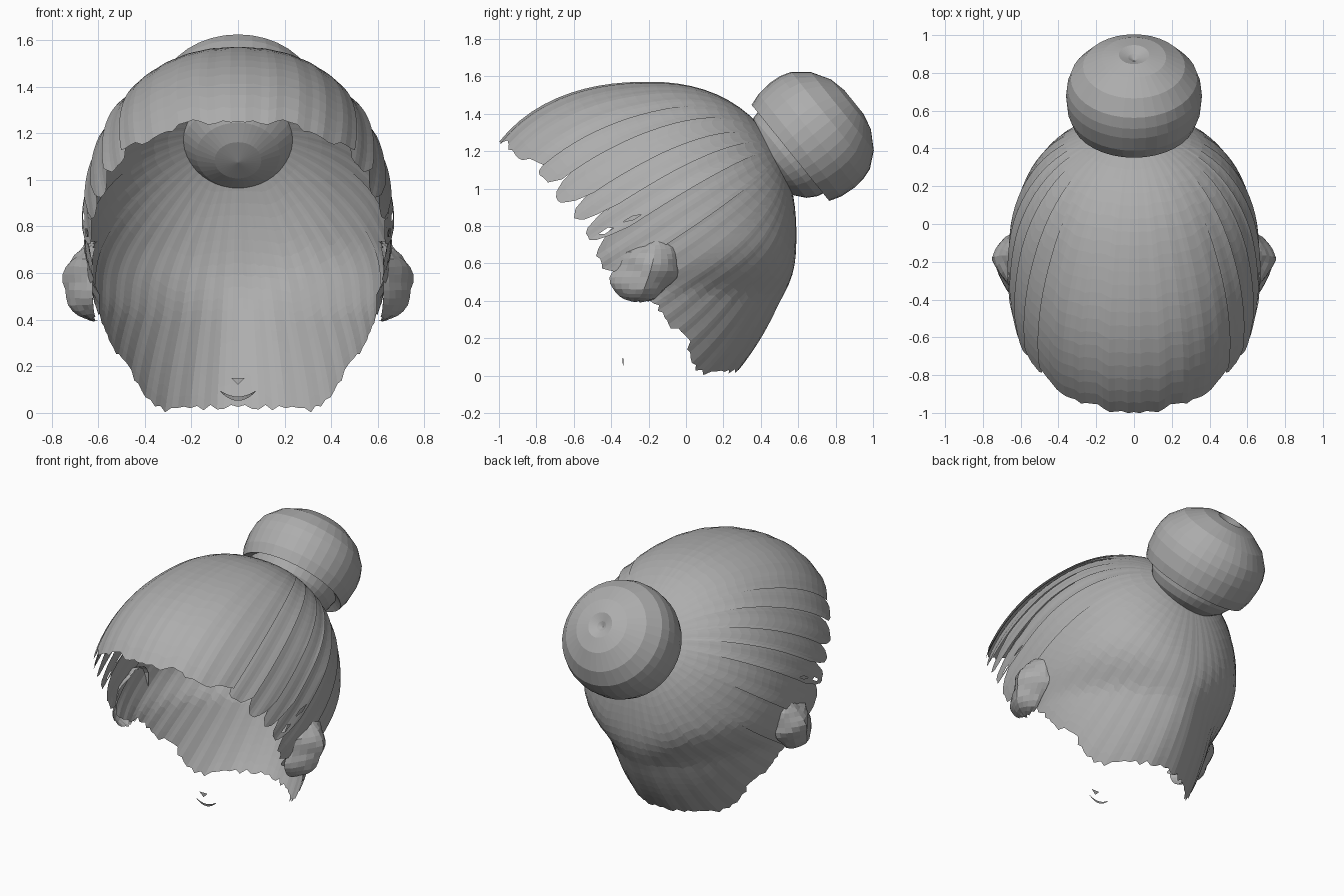
import bpy, bmesh, math, random
from mathutils import Vector, Matrix

random.seed(4)
cube = bpy.data.objects.get("Cube")
if cube:
    bpy.data.objects.remove(cube)

# One grey hair material
hair = bpy.data.materials.new("hair grey")
hair.use_nodes = True
GREY = (0.42, 0.42, 0.42, 1)
hair.diffuse_color = GREY
hair.node_tree.nodes["Principled BSDF"].inputs["Base Color"].default_value = GREY


def finish(name, bm, mirror=False):
    mesh = bpy.data.meshes.new(name)
    bm.to_mesh(mesh)
    bm.free()
    mesh.materials.append(hair)
    obj = bpy.data.objects.new(name, mesh)
    bpy.context.collection.objects.link(obj)
    if mirror:
        mod = obj.modifiers.new("Mirror", "MIRROR")
        mod.merge_threshold = 0.002
    return obj


# Head form: rounded above, tapering straighter to a broad nape below
CENTRE = Vector((0, -0.2, 0.75))
POLE = Vector((0, 0.7, 0.45)).normalized()
UP = Vector((0, -POLE.z, POLE.y))
SIDE = Vector((1, 0, 0))


def on_head(around, away, lift=0.0):
    d = POLE * math.cos(away) + (UP * math.cos(around) + SIDE * math.sin(around)) * math.sin(away)
    ry = 0.79 if d.y > 0 else 0.95
    rz, power = 0.82, 2.25
    if d.z < 0:
        blend = min(1, -2 * d.z)
        blend *= blend * (3 - 2 * blend)
        rz = 0.95 + 0.1 * blend + 0.42 * abs(d.x) * d.z ** 2
        power -= 0.65 * blend
    total = abs(d.x / 0.652) ** power + abs(d.y / ry) ** power + abs(d.z / rz) ** power
    return CENTRE + d * (total ** (-1 / power) * (1 + lift))


# Hairline seen from the side, as (y, z) from nape to fringe
HAIRLINE = [(0.03, 0.0), (0.0, 0.17), (-0.2, 0.38), (-0.42, 0.5),
            (-0.55, 0.78), (-0.75, 1.02), (-1.0, 1.25)]


def past_hairline(p):
    if p.z < 0.005:
        return True
    for (y0, z0), (y1, z1) in zip(HAIRLINE, HAIRLINE[1:]):
        if z0 <= p.z < z1:
            return p.y < y0 + (y1 - y0) * (p.z - z0) / (z1 - z0)
    return False


def strand_length(around):
    away = 0.3
    while away < 3 and not past_hairline(on_head(around, away)):
        away += 0.01
    return away


def lock(name, start, end, columns, lift, notch, ragged, holes=0.0, rows=22):
    """One overlapping sheet of hair, from the bun to the hairline."""
    bm = bmesh.new()
    grid = []
    for i in range(columns + 1):
        s = i / columns
        around = math.radians(start + (end - start) * s)
        taper = abs(2 * s - 1) ** 3 if start > 0 else s ** 6
        if end == 180:
            taper = (1 - s) ** 8
        tip = strand_length(around) * (1 - notch * taper) - random.uniform(0, ragged)
        line = []
        for j in range(rows + 1):
            t = j / rows
            ripple = 0.003 * math.sin(around * 46) * t
            raise_by = lift * s ** 2 * min(1, max(0, 2 * t - 0.3)) + ripple
            p = on_head(around, 0.12 + (tip - 0.12) * t, raise_by)
            if start == 0 and i == 0 or end == 180 and i == columns:
                p.x = 0
            line.append(bm.verts.new(p))
        grid.append(line)
    for i in range(columns):
        for j in range(rows):
            if rows - 4 <= j < rows - 1 and random.random() < holes:
                continue
            bm.faces.new((grid[i][j], grid[i][j + 1], grid[i + 1][j + 1], grid[i + 1][j]))
    finish(name, bm, mirror=True)


lock("crown_and_fringe", 0, 39, 18, 0.015, 0.03, 0.045)
lock("upper_temple_lock", 37, 49, 7, 0.025, 0.06, 0.03)
lock("temple_lock", 47, 61, 8, 0.03, 0.12, 0.03, 0.03)
lock("side_lock", 58, 71, 8, 0.03, 0.17, 0.03, 0.04)
lock("lower_side_lock", 68, 82, 8, 0.03, 0.17, 0.03, 0.04)
lock("ear_lock", 78, 98, 9, 0.02, 0.09, 0.04, 0.04)
lock("behind_ear_lock", 95, 116, 9, 0.01, 0.04, 0.05, 0.08)
lock("back_of_head", 113, 180, 34, 0.0, 0.03, 0.045)

# Tucked hair bulging over each ear
bm = bmesh.new()
bmesh.ops.create_uvsphere(bm, u_segments=24, v_segments=16, radius=1)
for v in bm.verts:
    n = v.co.copy()
    bump = 1 + 0.05 * math.sin(7 * n.z + 3 * n.y) + random.uniform(-0.02, 0.02)
    v.co = Vector((0.6 + 0.15 * n.x * bump * (1 - 0.4 * abs(n.y)),
                   -0.23 + 0.18 * n.y * bump + 0.04 * n.x + 0.05 * n.z,
                   0.56 + 0.17 * n.z * bump))
inner = [f for f in bm.faces if f.calc_center_median().x < 0.615]
bmesh.ops.delete(bm, geom=inner, context="FACES")
finish("ear_tuck", bm, mirror=True)

# Bun: one turned profile of (radius, height), with a collar and a dimple
BUN = [(0, -0.2), (0.1, -0.185), (0.18, -0.15), (0.24, -0.1), (0.27, -0.05), (0.285, 0.01),
       (0.33, -0.015), (0.352, 0.05), (0.36, 0.14), (0.354, 0.2), (0.335, 0.26),
       (0.27, 0.34), (0.17, 0.4), (0.08, 0.42), (0.03, 0.4), (0, 0.38)]
bm = bmesh.new()
verts = [bm.verts.new((r, 0, h)) for r, h in BUN]
edges = [bm.edges.new(pair) for pair in zip(verts, verts[1:])]
bmesh.ops.spin(bm, geom=verts + edges, axis=(0, 0, 1), cent=(0, 0, 0),
               steps=36, angle=math.tau, use_duplicate=False)
bmesh.ops.remove_doubles(bm, verts=bm.verts, dist=0.001)
bmesh.ops.recalc_face_normals(bm, faces=bm.faces)
tilt = Vector((0, 0.78, 0.63)).to_track_quat("Z", "X").to_matrix().to_4x4()
bm.transform(Matrix.Translation((0, 0.57, 1.2)) @ tilt)
finish("bun", bm)

# Loose wisps in front of the nape
bm = bmesh.new()
upper, lower = [], []
for i in range(9):
    x = -0.075 + 0.15 * i / 8
    sag = 1 - (x / 0.075) ** 2
    upper.append(bm.verts.new((x, -0.34, 0.095 - 0.025 * sag)))
    lower.append(bm.verts.new((x, -0.335, 0.09 - 0.038 * sag)))
for i in range(8):
    bm.faces.new((upper[i], lower[i], lower[i + 1], upper[i + 1]))
bm.faces.new([bm.verts.new((x, -0.36, z)) for x, z in
              ((-0.03, 0.15), (0, 0.12), (0.03, 0.15))])
finish("loose_wisps", bm)
